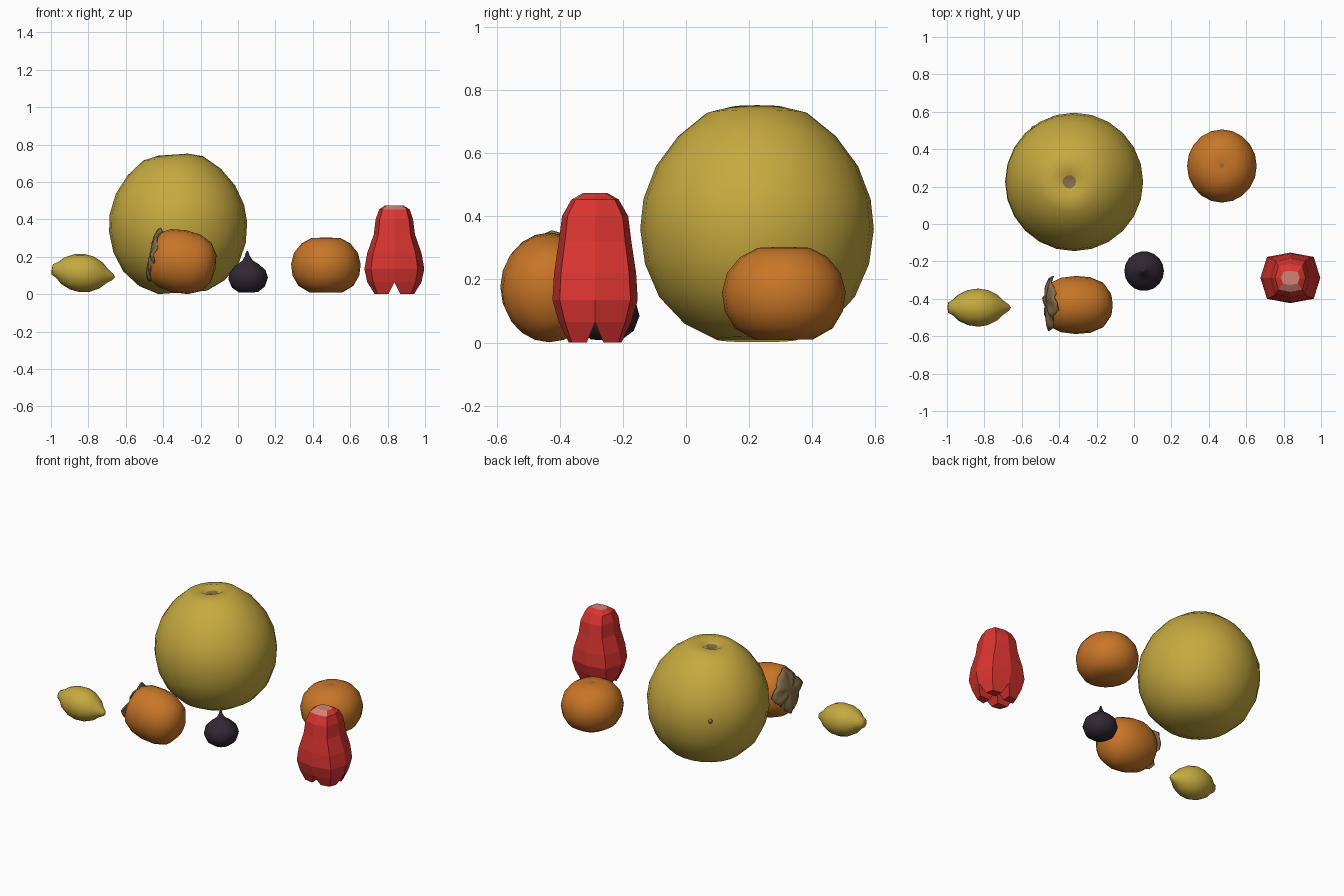
import bpy
import bmesh
from math import sin, cos, pi, radians
from mathutils import Matrix, Vector

default_cube = bpy.data.objects.get("Cube")
if default_cube:
    bpy.data.objects.remove(default_cube, do_unlink=True)


def make_material(name, red, green, blue):
    material = bpy.data.materials.new(name)
    material.use_nodes = True
    colour = (red, green, blue, 1)
    material.diffuse_color = colour
    shader = next(n for n in material.node_tree.nodes if n.type == "BSDF_PRINCIPLED")
    shader.inputs["Base Color"].default_value = colour
    shader.inputs["Roughness"].default_value = 0.7
    return material


yellow = make_material("yellow rind", 0.56, 0.40, 0.05)
orange = make_material("orange peel", 0.58, 0.18, 0.02)
red = make_material("red skin", 0.70, 0.035, 0.03)
pink = make_material("pale pink", 0.66, 0.22, 0.18)
purple = make_material("dark purple", 0.03, 0.02, 0.033)
brown = make_material("dry brown", 0.24, 0.16, 0.07)


def finish(name, bm, materials, transform, smooth=True):
    """Turn a bmesh into a named object with its transform baked in."""
    bm.transform(transform)
    bmesh.ops.recalc_face_normals(bm, faces=bm.faces)
    for face in bm.faces:
        face.smooth = smooth
    mesh = bpy.data.meshes.new(name)
    bm.to_mesh(mesh)
    bm.free()
    for material in materials:
        mesh.materials.append(material)
    obj = bpy.data.objects.new(name, mesh)
    bpy.context.collection.objects.link(obj)
    return obj


def place(location, pitch=0.0, scale=(1, 1, 1)):
    return (Matrix.Translation(location) @ Matrix.Rotation(radians(pitch), 4, "Y")
            @ Matrix.Diagonal((*scale, 1)))


def lathe(name, profile, materials, transform, sides=20, tip_rows=0):
    """Revolve (radius, height) points; the last tip_rows take the second material."""
    bm = bmesh.new()
    rings = []
    for radius, height in profile:
        if radius == 0:
            rings.append([bm.verts.new((0, 0, height))] * sides)
        else:
            angles = [2 * pi * i / sides for i in range(sides)]
            rings.append([bm.verts.new((radius * cos(a), radius * sin(a), height))
                          for a in angles])
    for row, (low, high) in enumerate(zip(rings, rings[1:])):
        for i in range(sides):
            j = (i + 1) % sides
            corners = list(dict.fromkeys((low[i], low[j], high[j], high[i])))
            face = bm.faces.new(corners)
            face.material_index = int(row >= len(rings) - 1 - tip_rows)
    return finish(name, bm, materials, transform)


# Large round citrus with a sunken stem patch
lathe("large_citrus",
      [(0, 0.01), (0.13, 0.01), (0.23, 0.06), (0.31, 0.145), (0.355, 0.25),
       (0.37, 0.36), (0.36, 0.455), (0.32, 0.56), (0.25, 0.655), (0.16, 0.728),
       (0.08, 0.748), (0.035, 0.725), (0, 0.72)],
      [yellow, brown], place((-0.295, 0.225, 0), -4), sides=24, tip_rows=1)

# Small scar on the back of the large citrus
scar = bmesh.new()
bmesh.ops.create_uvsphere(scar, u_segments=8, v_segments=6, radius=0.016)
finish("citrus_scar", scar, [brown], place((-0.535, 0.51, 0.39)))

# Squat orange with a tiny stem dot
lathe("round_orange",
      [(0, 0.015), (0.09, 0.01), (0.15, 0.045), (0.182, 0.1), (0.19, 0.16),
       (0.175, 0.22), (0.135, 0.27), (0.08, 0.3), (0.012, 0.303), (0, 0.3)],
      [orange, brown], place((0.47, 0.31, 0), 0, (0.98, 1.03, 1)), tip_rows=1)

# Orange fruit lying on its side, leafy end towards -x
lathe("lying_fruit",
      [(0, -0.185), (0.07, -0.175), (0.125, -0.135), (0.153, -0.07), (0.16, 0.01),
       (0.15, 0.09), (0.125, 0.14), (0.07, 0.163), (0, 0.155)],
      [orange], place((-0.302, -0.433, 0.174), -78, (1.06, 0.97, 1)))

# Dry, crinkled leaf cap on its end
cap = bmesh.new()
petals = 24
hub = cap.verts.new((0, 0, 0.172))
rings = []
for radius, height in ((0.06, 0.17), (0.1, 0.162), (0.13, 0.148)):
    ring = []
    for i in range(petals):
        angle = 2 * pi * i / petals
        reach = radius * (1 + 0.14 * cos(4 * angle))
        lift = height + 0.1 * radius * sin(7 * angle)
        ring.append(cap.verts.new((reach * cos(angle), reach * sin(angle), lift)))
    rings.append(ring)
for i in range(petals):
    j = (i + 1) % petals
    cap.faces.new((hub, rings[0][i], rings[0][j]))
    for inner, outer in zip(rings, rings[1:]):
        cap.faces.new((inner[i], outer[i], outer[j], inner[j]))
leaf_cap = finish("leaf_cap", cap, [brown], place((-0.302, -0.425, 0.18), -78))
thickness = leaf_cap.modifiers.new("thickness", "SOLIDIFY")
thickness.thickness = 0.008

# Lemon lying along x
lathe("lemon",
      [(0, -0.165), (0.028, -0.162), (0.043, -0.135), (0.072, -0.105),
       (0.095, -0.055), (0.103, 0), (0.095, 0.05), (0.07, 0.1), (0.037, 0.135),
       (0.018, 0.163), (0, 0.176)],
      [yellow], place((-0.832, -0.447, 0.113), 97), sides=18)

# Fig with a pointed neck
lathe("fig",
      [(0, 0.008), (0.05, 0.01), (0.088, 0.038), (0.106, 0.085), (0.095, 0.125),
       (0.062, 0.157), (0.028, 0.18), (0.013, 0.205), (0.005, 0.23), (0, 0.23)],
      [purple], place((0.057, -0.252, 0), -2), sides=18)

# Faceted red fruit: eight sides, pale top, four lobes underneath
fruit = bmesh.new()
outline = [Vector((1, 0)), Vector((0.78, 0.83)), Vector((0, 1)), Vector((-0.78, 0.83)),
           Vector((-1, 0)), Vector((-0.78, -0.83)), Vector((0, -1)), Vector((0.78, -0.83))]
levels = [(0.145, 0.115, 0.065), (0.16, 0.135, 0.135), (0.145, 0.13, 0.22),
          (0.11, 0.115, 0.32), (0.1, 0.105, 0.4), (0.082, 0.075, 0.453),
          (0.05, 0.038, 0.474)]
rings = [[fruit.verts.new((rx * p.x, ry * p.y, z)) for p in outline]
         for rx, ry, z in levels]
for low, high in zip(rings, rings[1:]):
    for i in range(8):
        j = (i + 1) % 8
        fruit.faces.new((low[i], low[j], high[j], high[i]))
fruit.faces.new(rings[-1])
for face in fruit.faces:
    centre = face.calc_center_median()
    on_top = centre.z > 0.47
    front_slope = centre.z > 0.455 and centre.y < -0.04
    face.material_index = int(on_top or front_slope)
core = fruit.verts.new((0, 0, 0.07))
for i in range(0, 8, 2):
    lobe = [rings[0][i], rings[0][i + 1], rings[0][(i + 2) % 8], core]
    middle = sum((v.co for v in lobe), Vector()) / 4
    feet = []
    for v in lobe:
        foot = v.co.lerp(middle, 0.5)
        foot.z = 0
        feet.append(fruit.verts.new(foot))
    for k in range(4):
        n = (k + 1) % 4
        fruit.faces.new((lobe[k], lobe[n], feet[n], feet[k]))
    fruit.faces.new(feet)
finish("red_fruit", fruit, [red, pink], place((0.836, -0.288, 0)), smooth=False)
